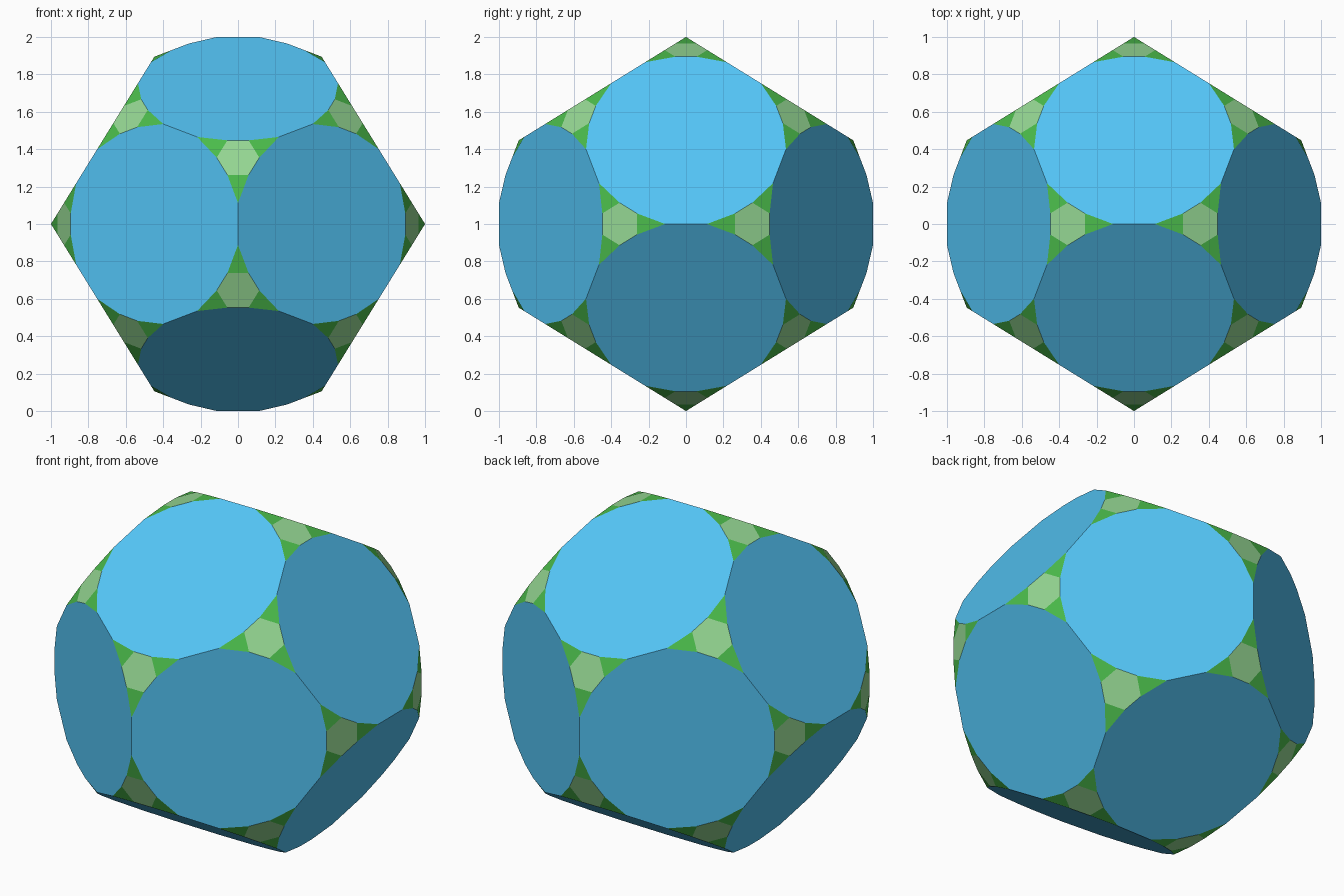
import bpy, bmesh, math
from mathutils import Vector

if "Cube" in bpy.data.objects:
    bpy.data.objects.remove(bpy.data.objects["Cube"])

PHI = (1 + math.sqrt(5)) / 2
A = 1 / PHI ** 2            # half edge of the base dodecahedron
CUT = 2 * A / (2 + PHI)     # first corner cut
HALF = 0.112                # half length of the edge left between large faces

# base dodecahedron corners and face directions
corners = [Vector((x, y, z)) / PHI for x in (-1, 1) for y in (-1, 1) for z in (-1, 1)]
normals = []
for s in (-1, 1):
    for t in (-1, 1):
        for k in range(3):
            p = (s * A, 0, t)
            corners.append(Vector([p[(i + k) % 3] for i in range(3)]))
            q = (s * PHI, 0, t)
            normals.append(Vector([q[(i + k) % 3] for i in range(3)]).normalized())

bm = bmesh.new()
cache = {}


def vert(p):
    key = tuple(round(c, 4) + 0.0 for c in p)
    if key not in cache:
        cache[key] = bm.verts.new(p)
    return cache[key]


def add_face(points, material):
    """Convex flat face: order the points around their centre, facing outward."""
    c = sum(points, Vector()) / len(points)
    u = (points[0] - c).normalized()
    n = (points[1] - points[0]).cross(points[2] - points[0]).normalized()
    if n.dot(c) < 0:
        n = -n
    w = n.cross(u)
    points = sorted(points, key=lambda p: math.atan2((p - c).dot(w), (p - c).dot(u)))
    bm.faces.new([vert(p) for p in points]).material_index = material


# each corner: one hexagon with three small triangles
everything = []
for v in corners:
    dirs = [(n - v).normalized() for n in corners if abs((n - v).length - 2 * A) < 1e-3]
    hexagon = []
    for d in dirs:
        pair = [v + CUT * (2 * d + e) / 3 for e in dirs if e is not d]
        tip = v + d * (A - HALF)
        add_face([tip] + pair, 1)
        hexagon += pair
        everything.append(tip)
    add_face(hexagon, 2)
    everything += hexagon

# twelve large twenty-sided faces
for n in normals:
    top = max(p.dot(n) for p in everything)
    add_face([p for p in everything if p.dot(n) > top - 1e-4], 0)

bmesh.ops.translate(bm, verts=bm.verts, vec=(0, 0, 1))
mesh = bpy.data.meshes.new("faceted_ball")
bm.to_mesh(mesh)
bm.free()
ball = bpy.data.objects.new("faceted_ball", mesh)
bpy.context.collection.objects.link(ball)

for name, color in (("blue", (0.087, 0.552, 0.913, 1)),
                    ("green", (0.07, 0.5, 0.07, 1)),
                    ("pale_green", (0.3, 0.68, 0.29, 1))):
    mat = bpy.data.materials.new(name)
    mat.diffuse_color = color
    mat.use_nodes = True
    mat.node_tree.nodes["Principled BSDF"].inputs["Base Color"].default_value = mat.diffuse_color
    mesh.materials.append(mat)
